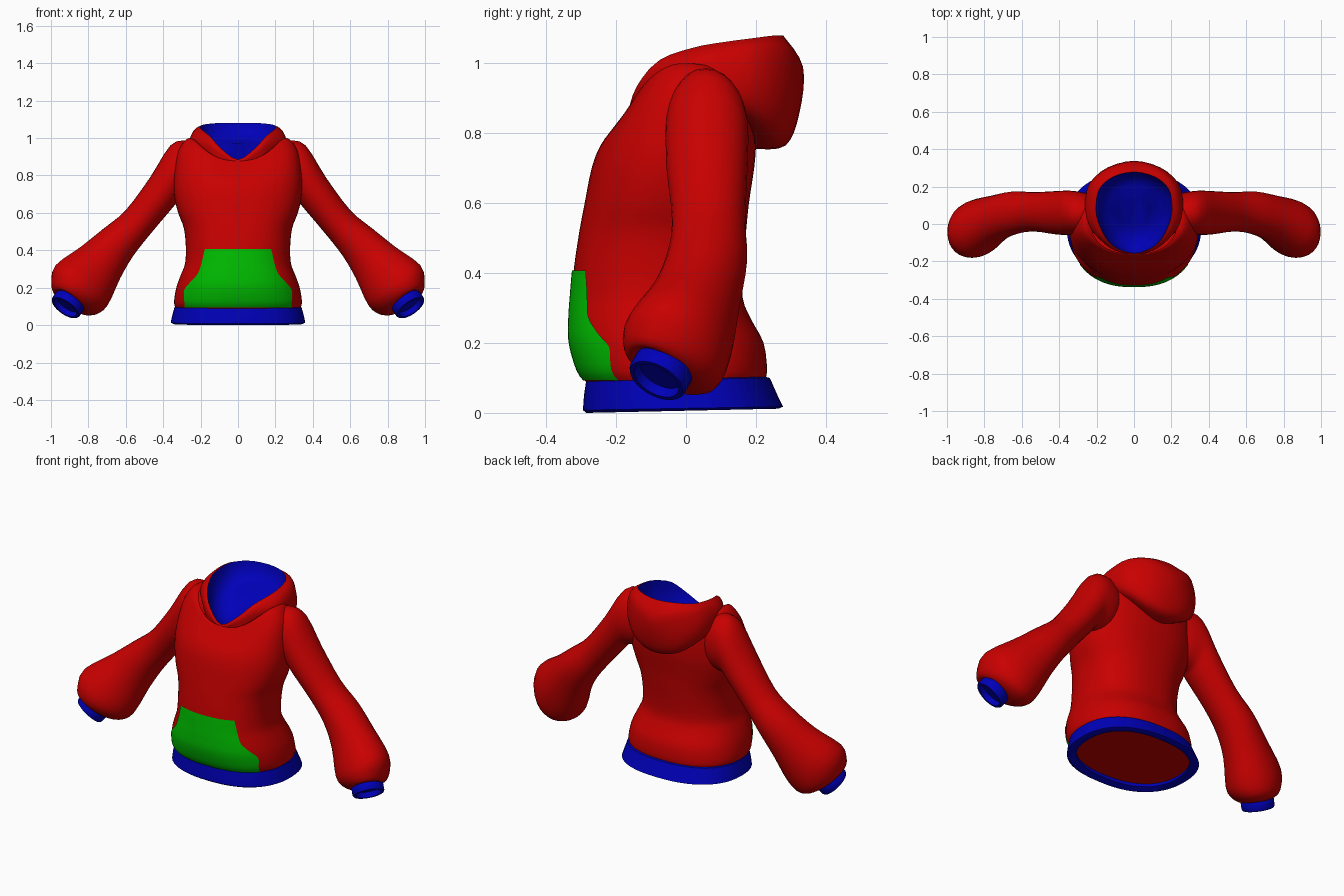
import bpy, bmesh, math
from mathutils import Vector

if "Cube" in bpy.data.objects:
    bpy.data.objects.remove(bpy.data.objects["Cube"])


def material(name, rgb):
    m = bpy.data.materials.new(name)
    m.diffuse_color = (*rgb, 1)
    m.use_nodes = True
    m.node_tree.nodes["Principled BSDF"].inputs["Base Color"].default_value = m.diffuse_color
    return m


RED = material("red fabric", (0.58, 0, 0))
BLUE = material("blue trim", (0, 0, 0.48))
GREEN = material("green pocket", (0, 0.52, 0))


def spline(pts, n, closed=False):
    """Catmull-Rom through tuples of any length, n steps per span."""
    out, k = [], len(pts)
    for i in range(k if closed else k - 1):
        q = [pts[j % k] if closed else pts[min(max(j, 0), k - 1)]
             for j in range(i - 1, i + 3)]
        for s in range(n):
            t = s / n
            out.append(tuple(
                0.5 * (2*b + (c-a)*t + (2*a-5*b+4*c-d)*t*t + (3*b-a-3*c+d)*t**3)
                for a, b, c, d in zip(*q)))
    if not closed:
        out.append(tuple(pts[-1]))
    return out


def finish(name, bm, mat, angle=45, mirror=False):
    me = bpy.data.meshes.new(name)
    bm.to_mesh(me)
    bm.free()
    ob = bpy.data.objects.new(name, me)
    bpy.context.collection.objects.link(ob)
    me.materials.append(mat)
    bpy.ops.object.select_all(action='DESELECT')
    ob.select_set(True)
    bpy.context.view_layer.objects.active = ob
    bpy.ops.object.shade_smooth_by_angle(angle=math.radians(angle))
    if mirror:
        ob.modifiers.new("mirror", 'MIRROR')
    return ob


def loft(name, rings, mat, start=False, end=False, closed=True, **kw):
    bm = bmesh.new()
    vs = [[bm.verts.new(p) for p in r] for r in rings]
    n = len(vs[0])
    for a, b in zip(vs, vs[1:]):
        for j in range(n if closed else n - 1):
            k = (j + 1) % n
            bm.faces.new((a[j], a[k], b[k], b[j]))
    if start:
        bm.faces.new(vs[0][::-1])
    if end:
        bm.faces.new(vs[-1])
    return finish(name, bm, mat, **kw)


def oval(c, u, v, n=28):
    c, u, v = Vector(c), Vector(u), Vector(v)
    return [c + u*math.cos(2*math.pi*i/n) + v*math.sin(2*math.pi*i/n)
            for i in range(n)]


POW = 2.35  # squareness of the body outline


def body_ring(p, n=56):
    hw, yf, yb, zf, zb, lift = p
    ring = []
    for i in range(n):
        a = 2 * math.pi * i / n
        c, s = math.cos(a), math.sin(a)
        x = hw * math.copysign(abs(c) ** (2/POW), c)
        e = math.copysign(abs(s) ** (2/POW), s)
        rise = c*c if s < 0 else abs(c)
        ring.append((x, (yf+yb)/2 + (yb-yf)/2*e,
                     (zf+zb)/2 + (zb-zf)/2*e + lift*rise))
    return ring


# Torso: half width, front y, back y, front z, back z, shoulder lift
torso = [(*p, p[3], 0) for p in (
    (.313, -.252, .235, .03), (.33, -.283, .225, .085), (.342, -.308, .232, .12),
    (.33, -.331, .222, .20), (.305, -.332, .185, .27), (.283, -.328, .162, .33),
    (.279, -.32, .163, .42), (.29, -.305, .172, .52), (.32, -.29, .18, .60),
    (.342, -.27, .195, .70))]
torso = spline(torso + [
    (.342, -.245, .20, .765, .76, .035), (.328, -.205, .20, .82, .80, .095),
    (.30, -.178, .195, .855, .83, .125), (.262, -.163, .185, .876, .855, .135),
    (.228, -.158, .175, .876, .86, .12)], 3)
loft("torso", [body_ring(p) for p in torso], RED, start=True)

# Waistband: inside wall, underside, flared outside
loft("waistband", [body_ring((*p, 0)) for p in (
    (.31, -.25, .233, .09, .09), (.31, -.25, .233, .012, .02),
    (.345, -.285, .265, .0, .012), (.36, -.295, .278, .008, .018),
    (.352, -.292, .262, .05, .05), (.34, -.286, .24, .09, .10),
    (.325, -.27, .22, .10, .105))], BLUE)


# Pocket: thin plate that follows the torso front
def front_y(x, z):
    for a, b in zip(torso, torso[1:]):
        if a[3] <= z <= b[3]:
            t = (z - a[3]) / (b[3] - a[3])
            hw, yf, yb = [a[i] + (b[i]-a[i])*t for i in range(3)]
            return (yf+yb)/2 - (yb-yf)/2 * (1 - abs(x/hw)**POW) ** (1/POW)


pocket = spline([(.285, .093), (.288, .14), (.287, .19), (.25, .235),
                 (.215, .275), (.198, .32), (.186, .37), (.177, .407)], 3)
loft("pocket", [[(w*i/14, front_y(w*i/14, z) - .005, z) for i in range(-14, 15)]
                for w, z in pocket], GREEN, closed=False)

# Sleeves: upper edge x, z, lower edge x, z, centre y, half depth, forward tilt
sleeve = spline([
    (.19, .96, .19, .70, .05, .09, 0), (.27, .985, .26, .66, .055, .112, 0),
    (.36, .962, .325, .65, .06, .118, 0),
    (.47, .79, .36, .615, .06, .116, 0), (.60, .615, .47, .485, .065, .105, 0),
    (.72, .515, .56, .37, .06, .115, .05), (.845, .415, .63, .25, .03, .125, .15),
    (.978, .315, .695, .11, -.02, .150, .25), (.998, .22, .755, .07, -.045, .135, .4),
    (.983, .18, .82, .08, -.072, .09, .45), (.945, .175, .84, .11, -.076, .06, .45)], 3)
loft("sleeves", [oval(((a+c)/2, y, (b+d)/2), ((a-c)/2, 0, (b-d)/2), (0, -r, r*k))
                 for a, b, c, d, y, r, k in sleeve], RED, end=True, mirror=True)

# Cuffs: short hollow tubes pointing out, down and forward
axis = Vector((.52, -.42, -.74)).normalized()
side = Vector((0, 1, 0)).cross(axis).normalized() * -1
across = axis.cross(side)
tip = Vector((.924, -.085, .092))
loft("cuffs", [oval(tip + axis*h, side*r, across*r) for h, r in (
    (-.065, .08), (-.05, .088), (-.008, .088), (0, .083), (0, .07), (-.03, .066))],
    BLUE, end=True, mirror=True)

# Hood: right-half outlines from the front point round to the back
rows = [
    [(0, -.145, .84), (.10, -.13, .87), (.175, -.07, .92), (.232, 0, .93),
     (.25, .10, .91), (.225, .19, .86), (.13, .262, .79), (0, .285, .765)],
    [(0, -.158, .862), (.10, -.142, .905), (.18, -.085, .965), (.245, 0, .985),
     (.26, .10, .98), (.24, .215, .95), (.14, .30, .88), (0, .325, .86)],
    [(0, -.162, .875), (.097, -.142, .932), (.167, -.085, .998), (.225, .01, 1.025),
     (.24, .10, 1.035), (.218, .212, 1.045), (.13, .298, 1.03), (0, .335, .99)],
    [(0, -.157, .885), (.09, -.13, .945), (.15, -.075, 1.01), (.194, .02, 1.045),
     (.203, .10, 1.06), (.184, .19, 1.072), (.11, .253, 1.08), (0, .278, 1.08)]]
rows.insert(0, [(x*.6, .06 + (y-.06)*.6, min(z - .01, .83)) for x, y, z in rows[0]])
loops = [spline(h + [(-x, y, z) for x, y, z in h[-2:0:-1]], 3, closed=True)
         for h in rows]
columns = [spline(col, 4) for col in zip(*loops)]
loft("hood", list(zip(*columns)), RED)

# Hood lining: sloping bowl that closes the neck
loft("hood_lining", [[(x*s, .06 + (y-.06)*s, z + (.89 + .3*y - z)*t)
                      for x, y, z in loops[-1]]
                     for s, t in ((1, 0), (.985, .15), (.95, .4), (.86, .7),
                                  (.68, .93), (.4, 1))], BLUE, end=True, angle=60)
